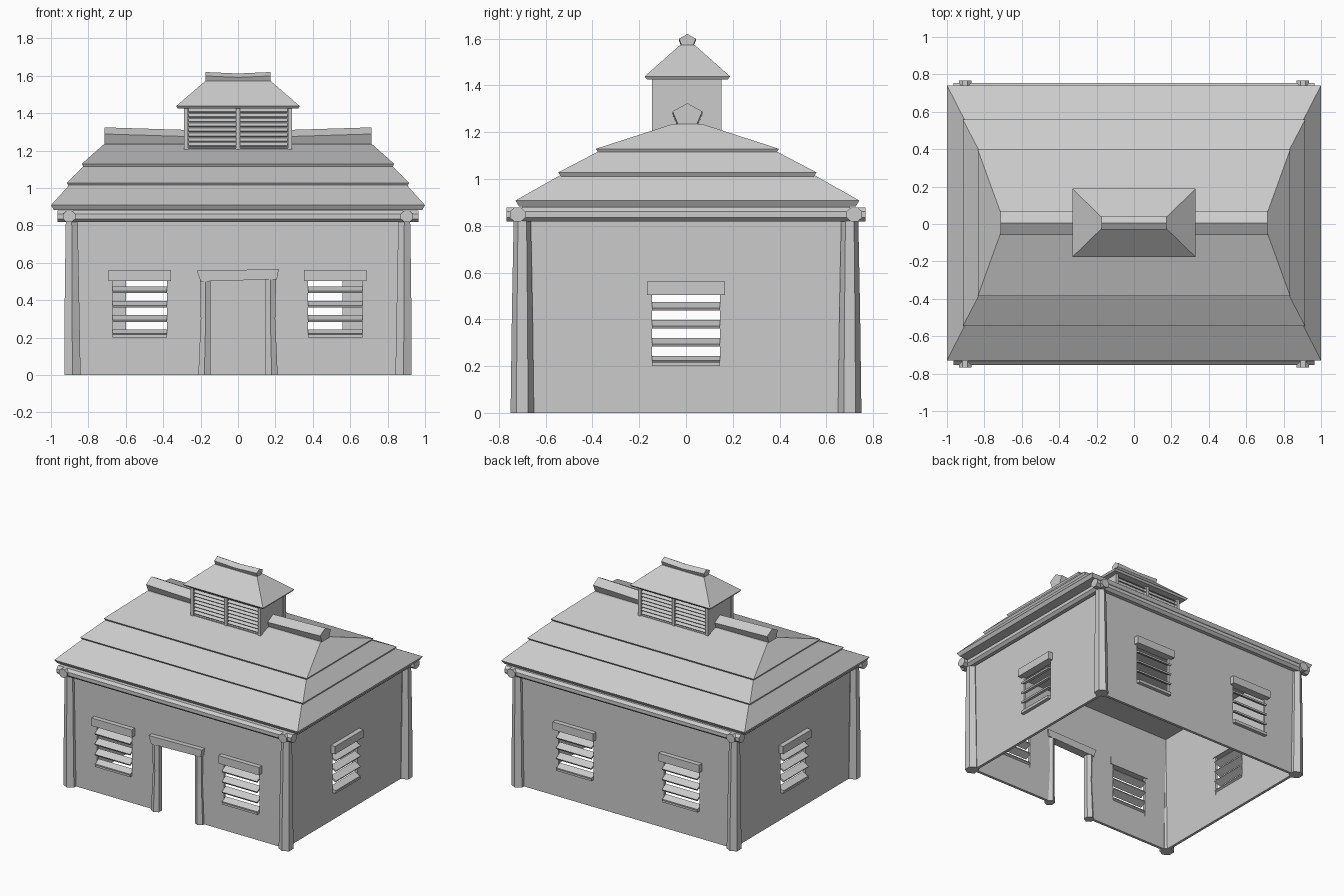
import bpy, bmesh, math
from mathutils import Matrix, Vector

cube = bpy.data.objects.get("Cube")
if cube:
    bpy.data.objects.remove(cube, do_unlink=True)

grey = bpy.data.materials.new("plain grey")
grey.use_nodes = True
grey.diffuse_color = (0.6, 0.6, 0.6, 1)
grey.node_tree.nodes["Principled BSDF"].inputs["Base Color"].default_value = (0.6, 0.6, 0.6, 1)

WX, WY, WZ = 0.88, 0.70, 0.885      # half width, half depth and height of the walls
I = Matrix.Identity(4)


def finish(name, bm, matrix=I):
    bmesh.ops.recalc_face_normals(bm, faces=bm.faces)
    mesh = bpy.data.meshes.new(name)
    bm.to_mesh(mesh)
    bm.free()
    mesh.materials.append(grey)
    ob = bpy.data.objects.new(name, mesh)
    bpy.context.scene.collection.objects.link(ob)
    ob.matrix_world = matrix
    return ob


def box(name, centre, size, matrix=I, tilt=0):
    bm = bmesh.new()
    bmesh.ops.create_cube(bm, size=1)
    for v in bm.verts:
        v.co = Vector(a * b for a, b in zip(v.co, size))
    return finish(name, bm, matrix @ Matrix.Translation(centre) @ Matrix.Rotation(tilt, 4, 'X'))


def loft(name, rings):
    """Skin closed rings of points and cap both ends."""
    bm = bmesh.new()
    loops = [[bm.verts.new(p) for p in ring] for ring in rings]
    n = len(loops[0])
    for a, b in zip(loops, loops[1:]):
        for i in range(n):
            j = (i + 1) % n
            bm.faces.new((a[i], a[j], b[j], b[i]))
    bm.faces.new(loops[0])
    bm.faces.new(loops[-1])
    return finish(name, bm)


def circle(n, start=0.0):
    return [(math.cos(start + math.tau * i / n), math.sin(start + math.tau * i / n)) for i in range(n)]


def hip(name, steps):
    """Hipped block from (half x, half y, z) steps."""
    loft(name, [[(sx * x, sy * y + 0.006, z) for sx, sy in ((-1, -1), (1, -1), (1, 1), (-1, 1))]
                for x, y, z in steps])


def post(name, steps):
    """Uneven six-sided timber from (x, y, z, radius) steps."""
    loft(name, [[(x + r * c, y + r * s, z) for c, s in circle(6, math.pi / 2)] for x, y, z, r in steps])


def ridge(name, half, ry, rz, z, sag):
    """Five-sided ridge log that dips in the middle."""
    loft(name, [[(t * half, ry * c + 0.006, z - sag * (1 - abs(t)) + rz * s)
                 for c, s in circle(5, math.pi / 2)] for t in (-1, -0.5, 0, 0.5, 1)])


def wall(name, half, holes, matrix):
    """Upright wall in local XZ with rectangular openings (x0, x1, z0, z1)."""
    xs = sorted({-half, half, *[v for h in holes for v in h[:2]]})
    zs = sorted({0, WZ, *[v for h in holes for v in h[2:]]})
    bm = bmesh.new()
    for x0, x1 in zip(xs, xs[1:]):
        for z0, z1 in zip(zs, zs[1:]):
            mx, mz = (x0 + x1) / 2, (z0 + z1) / 2
            if not any(h[0] < mx < h[1] and h[2] < mz < h[3] for h in holes):
                bm.faces.new([bm.verts.new(p) for p in
                              ((x0, 0, z0), (x1, 0, z0), (x1, 0, z1), (x0, 0, z1))])
    bmesh.ops.remove_doubles(bm, verts=bm.verts, dist=0.0001)
    bmesh.ops.dissolve_limit(bm, angle_limit=0.01, verts=bm.verts, edges=bm.edges)
    ob = finish(name, bm, matrix)
    # Thicken towards the inside, which is local +Y
    outward = ob.data.polygons[0].normal.y < 0
    mod = ob.modifiers.new("thickness", 'SOLIDIFY')
    mod.thickness = 0.02
    mod.offset = -1 if outward else 1


def window(name, x, matrix):
    box(name + "_lintel", (x, -0.005, 0.533), (0.333, 0.06, 0.058), matrix)
    box(name + "_sill", (x, -0.005, 0.212), (0.29, 0.04, 0.022), matrix)
    for i in range(4):
        box(f"{name}_slat_{i + 1}", (x, 0, 0.225 + 0.077 * i), (0.29, 0.055, 0.012), matrix, math.radians(27))


# Walls with their windows: side name, angle, distance, half length, window centres
sides = [("front", 0, WY, WX, (-0.525, 0.52)), ("right", 90, WX, WY, (0,)),
         ("back", 180, WY, WX, (-0.415, 0.455)), ("left", 270, WX, WY, (0,))]
for side, angle, dist, half, centres in sides:
    m = Matrix.Rotation(math.radians(angle), 4, 'Z') @ Matrix.Translation((0, -dist, 0))
    holes = [(x - 0.145, x + 0.145, 0.2, 0.505) for x in centres]
    if side == "front":
        holes.append((-0.18, 0.18, 0, 0.51))
    wall(side + "_wall", half, holes, m)
    for i, x in enumerate(centres):
        window(f"{side}_window_{i + 1}", x, m)

# Doorway
for sx, side in ((-1, "right"), (1, "left")):
    post(side + "_door_jamb", [(sx * 0.18, -WY, 0, 0.037), (sx * 0.173, -WY, 0.3, 0.03),
                               (sx * 0.175, -WY, 0.51, 0.033)])
loft("door_lintel", [[(x0, y, 0.5), (x1, y, 0.512), (x1 + 0.01, y, 0.566), (x0 - 0.02, y, 0.558)]
                     for x0, x1, y in ((-0.2, 0.208, -0.735), (-0.2, 0.208, -0.67))])

# Corner posts
for sx in (-1, 1):
    for sy in (-1, 1):
        post("corner_post", [(sx * 0.885, sy * 0.7, 0, 0.05), (sx * 0.888, sy * 0.7, 0.45, 0.044),
                             (sx * 0.889, sy * 0.7, 0.86, 0.036)])

# Eave beams crossing at the corners
octagon = circle(8, math.pi / 8)
for s in (-1, 1):
    loft("long_beam", [[(x, s * 0.72 + 0.036 * c, 0.848 + 0.033 * d) for c, d in octagon]
                       for x in (-0.965, 0.965)])
    loft("cross_beam", [[(s * 0.903 + 0.036 * c, y, 0.848 + 0.033 * d) for c, d in octagon]
                        for y in (-0.767, 0.767)])

# Three roof tiers and the ridge log
hip("lower_roof", [(0.985, 0.72, 0.883), (1, 0.735, 0.908), (0.9, 0.54, 1.018)])
hip("middle_roof", [(0.905, 0.54, 1.01), (0.915, 0.552, 1.028), (0.825, 0.38, 1.118)])
hip("upper_roof", [(0.825, 0.38, 1.11), (0.835, 0.391, 1.129), (0.715, 0.06, 1.236)])
ridge("roof_ridge", 0.715, 0.067, 0.051, 1.273, 0.022)

# Louvred cupola
box("cupola_core", (0, 0.003, 1.315), (0.55, 0.24, 0.23))
for sx in (-1, 1):
    box("cupola_side", (sx * 0.278, 0.003, 1.315), (0.012, 0.28, 0.23))
for angle, side in ((0, "front"), (math.pi, "back")):
    m = Matrix.Translation((0, 0.003, 0)) @ Matrix.Rotation(angle, 4, 'Z')
    for x in (-0.277, 0, 0.277):
        box(f"cupola_{side}_post", (x, -0.133, 1.315), (0.022, 0.03, 0.23), m)
    box(f"cupola_{side}_rail", (0, -0.13, 1.207), (0.55, 0.025, 0.014), m)
    for x in (-0.138, 0.138):
        for i in range(8):
            box(f"cupola_{side}_slat", (x, -0.13, 1.232 + 0.026 * i), (0.255, 0.028, 0.006), m,
                math.radians(35))

# Cupola roof and its ridge log
hip("cupola_roof", [(0.322, 0.172, 1.425), (0.33, 0.183, 1.438), (0.175, 0.032, 1.572)])
ridge("cupola_ridge", 0.175, 0.038, 0.03, 1.59, 0.008)
